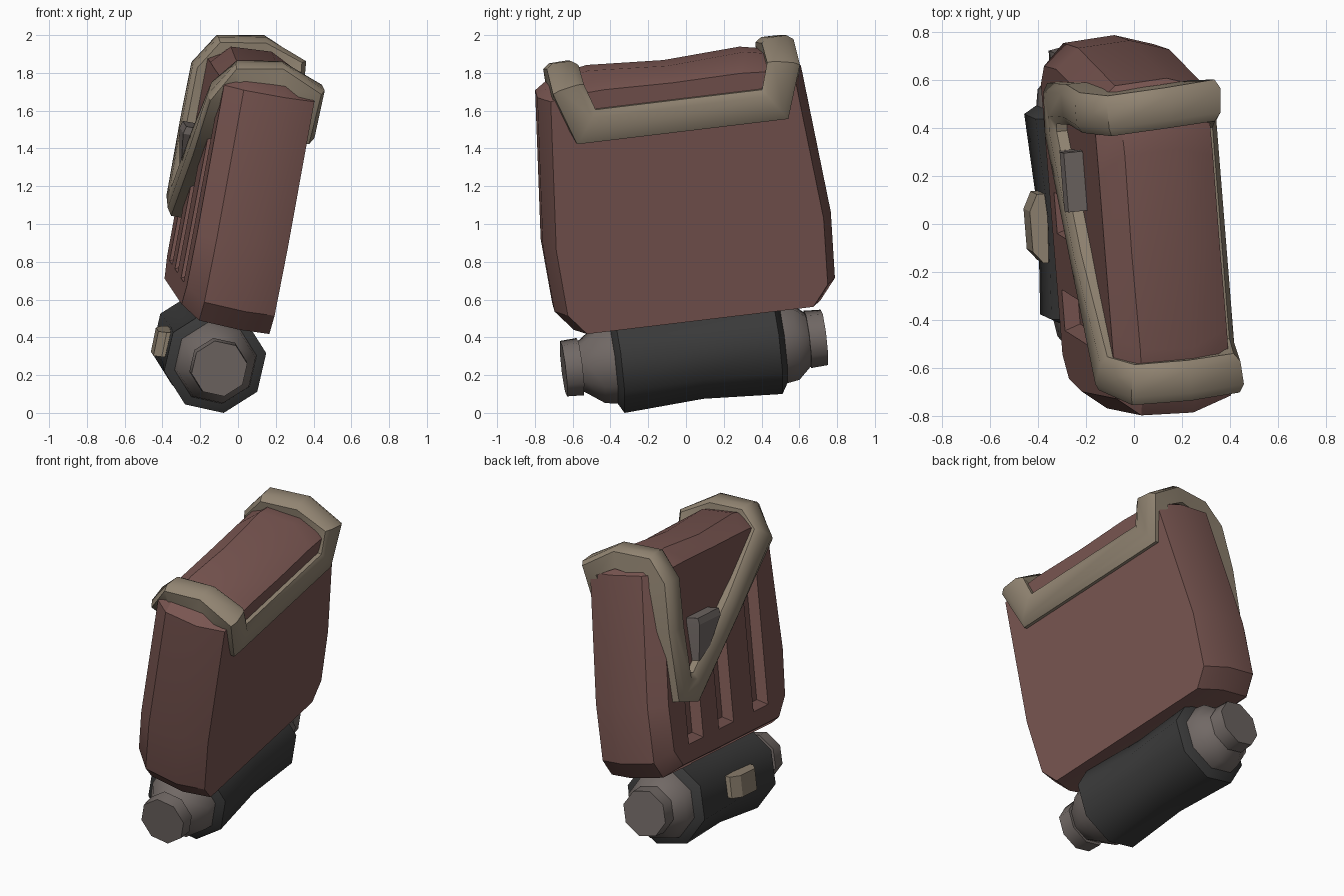
import bpy, bmesh, math
from mathutils import Vector

if "Cube" in bpy.data.objects:
    bpy.data.objects.remove(bpy.data.objects["Cube"])

# Leaning frame of the bag: thickness (outward), length, height
LEN = Vector((-0.08, 1, 0.12)).normalized()
UP = Vector((0.19, -0.12, 1)).normalized()
OUT = UP.cross(LEN).normalized()
ORIGIN = Vector((0.105, 0.073, 0.50))


def bag(t, l, h):
    return ORIGIN + OUT * t + LEN * l + UP * (h * 1.018)


def material(name, rgb):
    m = bpy.data.materials.new(name)
    m.diffuse_color = (*rgb, 1)
    m.use_nodes = True
    m.node_tree.nodes["Principled BSDF"].inputs["Base Color"].default_value = m.diffuse_color
    return m


RED = material("brown_red_cloth", (0.190, 0.092, 0.082))
TAN = material("tan_trim", (0.285, 0.232, 0.168))
BLACK = material("black_roll", (0.042, 0.042, 0.042))
GREY = material("warm_grey", (0.165, 0.140, 0.130))


def loft(name, rings, mat, closed=False, angle=30):
    """Skin a list of equal point rings; cap the ends unless closed."""
    bm = bmesh.new()
    vs = [[bm.verts.new(p) for p in r] for r in rings]
    n = len(vs[0])
    for i in range(len(vs) if closed else len(vs) - 1):
        a, b = vs[i], vs[(i + 1) % len(vs)]
        for j in range(n):
            k = (j + 1) % n
            bm.faces.new((a[j], a[k], b[k], b[j]))
    if not closed:
        bm.faces.new(vs[0])
        bm.faces.new(vs[-1])
    bmesh.ops.recalc_face_normals(bm, faces=bm.faces)
    me = bpy.data.meshes.new(name)
    bm.to_mesh(me)
    bm.free()
    ob = bpy.data.objects.new(name, me)
    bpy.context.collection.objects.link(ob)
    me.materials.append(mat)
    smooth(ob, angle)
    return ob


def activate(ob):
    bpy.ops.object.select_all(action='DESELECT')
    ob.select_set(True)
    bpy.context.view_layer.objects.active = ob


def smooth(ob, angle):
    activate(ob)
    bpy.ops.object.shade_smooth_by_angle(angle=math.radians(angle))


# Bag body: one outline, inset and lowered through the thickness
HALF = [(.66, -.008), (.75, .10), (.77, .45), (.705, 1.235), (.61, 1.305), (.42, 1.345)]
OUTLINE = HALF + [(0, 1.32)] + [(-l, h) for l, h in reversed(HALF)]


def body_ring(t, inset, lift, drop):
    ring = []
    for l, h in OUTLINE:
        side = (l > 0) - (l < 0)
        high = max(0, (h - 1.235) / .11)
        low = 1 if h < .2 else 0
        ring.append(bag(t, l - side * inset, h + low * lift - high * drop))
    return ring


body = loft("bag_body", [body_ring(-.015, .055, 0, .08), body_ring(.15, 0, 0, 0),
                         body_ring(.37, .01, .01, .01), body_ring(.47, .09, .07, .10)], RED)

# Pleat grooves cut down the outer face
for l0, top in ((.40, .55), (.04, .82), (-.37, 1.05)):
    rings = [[bag(t, l0 + s * w, h) for s, h in ((-1, .15 + d), (1, .15 + d), (1, top), (-1, top))]
             for t, w, d in ((.41, .06, .05), (.50, .10, 0))]
    cutter = loft("pleat_cutter", rings, RED)
    cutter.hide_render = True
    mod = body.modifiers.new("pleat", 'BOOLEAN')
    mod.operation = 'DIFFERENCE'
    mod.solver = 'EXACT'
    mod.object = cutter
    activate(body)
    bpy.ops.object.modifier_apply(modifier=mod.name)
    bpy.data.objects.remove(cutter)
smooth(body, 55)

# Flap trim: closed mitred band; stations are (t, l, h, normal t, normal h)
STATIONS = [(-.015, .53, 1.085, -1, 0), (-.015, .60, 1.28, -1, .6), (.18, .60, 1.35, 0, 1),
            (.41, .585, 1.315, .5, 1), (.49, .59, 1.18, 1, .3), (.49, .59, .90, 1, 0),
            (.49, .55, .53, 1, 0), (.49, .42, .50, 1, 0),
            (.49, -.08, .86, 1, 0), (.485, -.51, 1.18, 1, .3), (.40, -.55, 1.315, .5, 1),
            (.18, -.55, 1.35, 0, 1), (-.015, -.55, 1.28, -1, .6), (-.015, -.48, 1.085, -1, 0)]
pts = [Vector(s[:3]) for s in STATIONS]
trim = []
for i, s in enumerate(STATIONS):
    nrm = Vector((s[3], 0, s[4])).normalized()
    d0 = (pts[i] - pts[i - 1]).normalized()
    d1 = (pts[(i + 1) % len(pts)] - pts[i]).normalized()
    flat0 = (d0 - nrm * d0.dot(nrm)).normalized()
    flat1 = (d1 - nrm * d1.dot(nrm)).normalized()
    tan = (flat0 + flat1).normalized()
    side = tan.cross(nrm).normalized() / max(.6, tan.dot(flat1))
    # the band is deeper where it wraps the rounded outer edge
    base = -.11 if s[3] > .4 else -.08
    trim.append([bag(*(pts[i] + side * a + nrm * b)) for a, b in
                 ((-.085, base), (-.085, .025), (-.05, .05), (.05, .05), (.085, .025), (.085, base))])
loft("flap_trim", trim, TAN, closed=True, angle=40)

# Flap buckle: wedge plate tapering downwards
loft("flap_buckle", [[bag(t, l, h) for t, l in ((.42, lo), (.42, hi), (out, hi), (out, lo))]
                     for h, lo, hi, out in ((.60, .31, .36, .51), (.87, .14, .39, .56),
                                            (.91, .14, .39, .55))], GREY, angle=20)

# Bedroll frame: axis parallel to the bag length
SIDE = LEN.cross(Vector((0, 0, 1))).normalized()
RISE = SIDE.cross(LEN)


def roll(a, x, z):
    return Vector((-.15, 0, .312)) + LEN * a + SIDE * x + RISE * z


def lathe(name, profile, mat):
    angles = [math.radians(10 + 45 * k) for k in range(8)]
    return loft(name, [[roll(a, r * math.cos(q), r * math.sin(q)) for q in angles]
                       for a, r in profile], mat, angle=50)


# Dark roll, slightly pinched in the middle
lathe("roll_cover", [(-.40, .21), (-.365, .275), (.06, .25), (.48, .275), (.52, .21)], BLACK)
# Shoulders and caps at both ends
lathe("front_shoulder", [(-.37, .225), (-.46, .21), (-.55, .145), (-.58, .125)], GREY)
lathe("front_cap", [(-.655, .15), (-.565, .155)], GREY)
lathe("rear_shoulder", [(.49, .225), (.58, .21), (.65, .145), (.67, .125)], GREY)
lathe("rear_cap", [(.65, .155), (.74, .15)], GREY)

# Tan clasp on the outer side of the roll
loft("roll_clasp", [[roll(a, x, z) for x, z in ((-.20, 0), (out, 0), (out + .025, .13), (-.20, .13))]
                    for a, out in ((-.13, -.265), (-.08, -.305), (.09, -.305), (.16, -.27))], TAN, angle=20)
